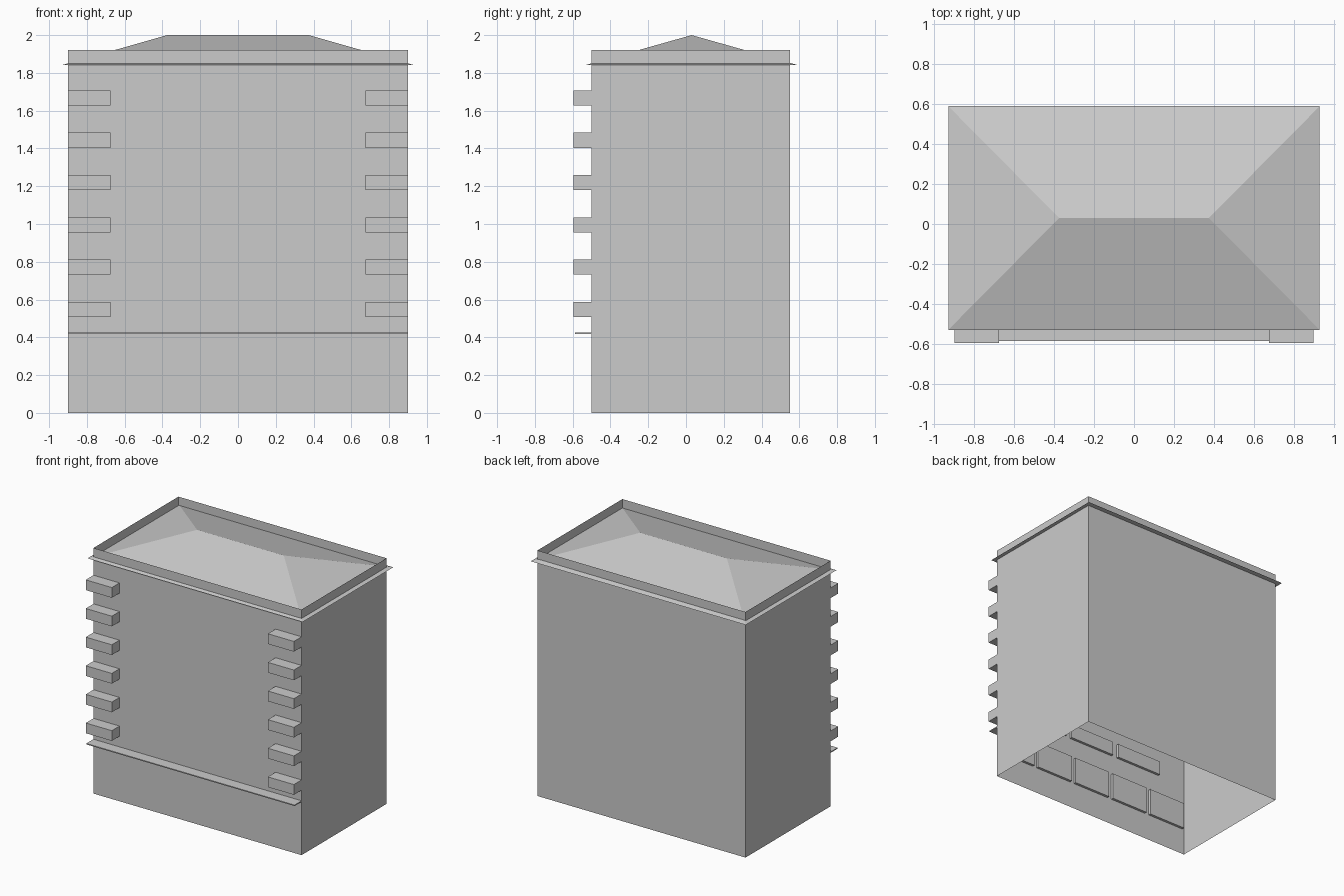
import bpy

if "Cube" in bpy.data.objects:
    bpy.data.objects.remove(bpy.data.objects["Cube"])

W, Y0, Y1 = 0.9, -0.5, 0.55      # wall half width, front and back
EAVE, TOP = 1.842, 1.92


def mesh(name, verts, faces):
    me = bpy.data.meshes.new(name)
    me.from_pydata(verts, [], faces)
    ob = bpy.data.objects.new(name, me)
    bpy.context.collection.objects.link(ob)
    return ob


def box(name, x0, x1, y0, y1, z0, z1):
    v = [(x, y, z) for z in (z0, z1) for x, y in ((x0, y0), (x1, y0), (x1, y1), (x0, y1))]
    f = [(3, 2, 1, 0), (4, 5, 6, 7)]
    f += [(i, (i + 1) % 4, (i + 1) % 4 + 4, i + 4) for i in range(4)]
    return mesh(name, v, f)


# Thin walls, open at top and bottom, rising past the roof as a parapet
corners = [(-W, Y0), (W, Y0), (W, Y1), (-W, Y1)]
mesh("walls", [(x, y, z) for z in (0, TOP) for x, y in corners],
     [(i, (i + 1) % 4, (i + 1) % 4 + 4, i + 4) for i in range(4)])

# Hip roof whose eaves poke through the walls
ex, ey0, ey1, rx, ry = 0.93, -0.53, 0.59, 0.375, 0.03
mesh("hip_roof",
     [(-ex, ey0, EAVE), (ex, ey0, EAVE), (ex, ey1, EAVE), (-ex, ey1, EAVE),
      (-rx, ry, 2.0), (rx, ry, 2.0)],
     [(0, 1, 5, 4), (1, 2, 5), (2, 3, 4, 5), (3, 0, 4), (3, 2, 1, 0)])

# Ledge above the ground floor
box("ledge", -W, W, -0.587, Y0, 0.417, 0.425)

# Corner blocks in two columns on the front
for i in range(6):
    z = 0.508 + i * 0.2238
    box("corner_block_left", -W, -0.675, -0.595, Y0, z, z + 0.08)
    box("corner_block_right", 0.675, W, -0.595, Y0, z, z + 0.08)

# Ground floor window panels behind the front wall
for i in range(5):
    x = (i - 2) * 0.36
    box("ground_window", x - 0.162, x + 0.162, Y0 + 0.002, Y0 + 0.022, 0.21, 0.42)

# Upper floor window panels behind the front wall
for row in range(4):
    for i in range(3):
        x, z = (i - 1) * 0.45, 0.58 + row * 0.355
        box("upper_window", x - 0.2, x + 0.2, Y0 + 0.002, Y0 + 0.022, z, z + 0.11)
